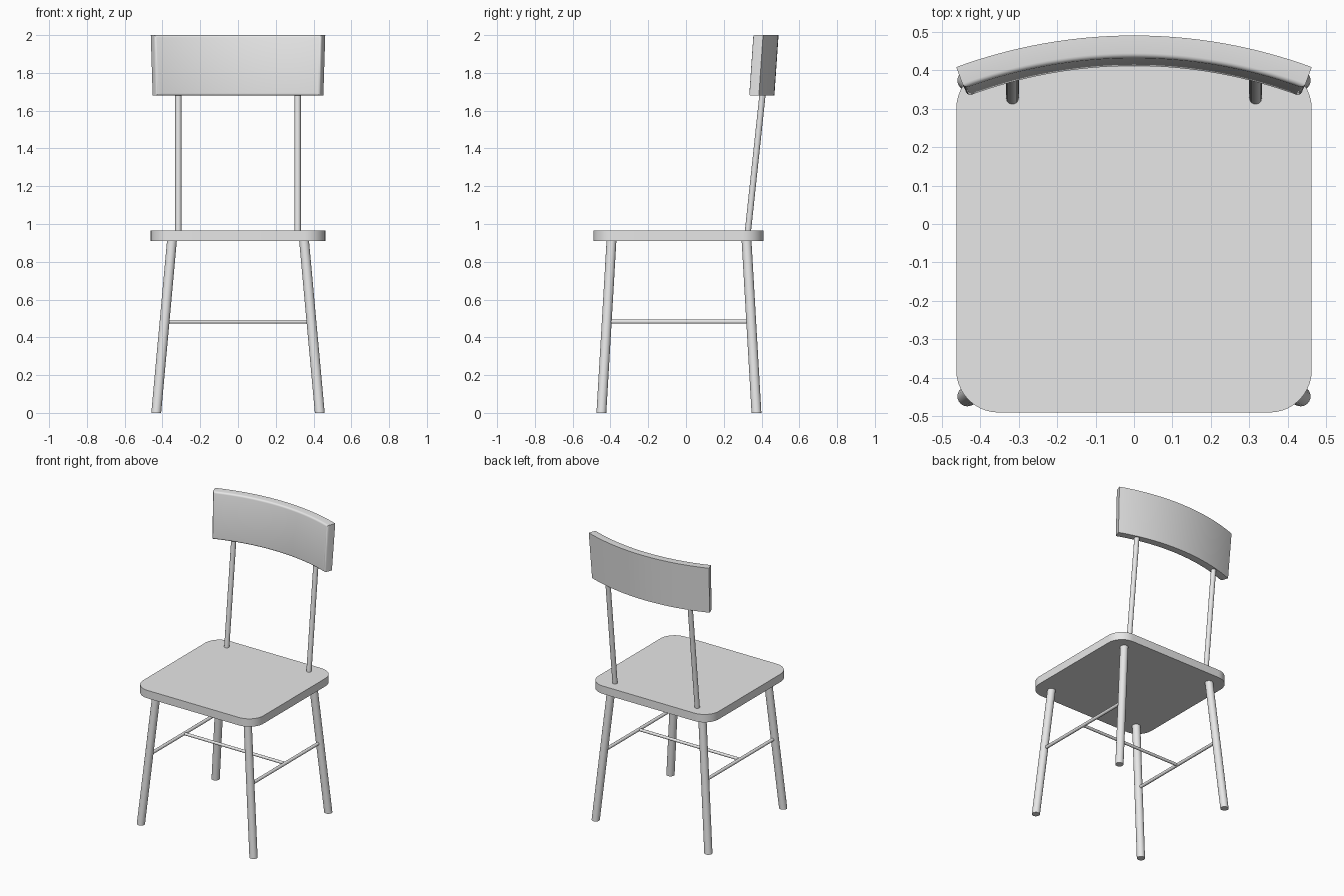
import bpy, bmesh, math
from mathutils import Vector

cube = bpy.data.objects.get("Cube")
if cube:
    bpy.data.objects.remove(cube, do_unlink=True)

grey = bpy.data.materials.new("light grey")
grey.use_nodes = True
COLOUR = (0.8, 0.8, 0.8, 1)
grey.diffuse_color = COLOUR
grey.node_tree.nodes["Principled BSDF"].inputs["Base Color"].default_value = COLOUR


def finish(name, bm):
    """Turn a bmesh into a smooth shaded object with crisp edges."""
    bmesh.ops.recalc_face_normals(bm, faces=bm.faces[:])
    mesh = bpy.data.meshes.new(name)
    bm.to_mesh(mesh)
    bm.free()
    mesh.materials.append(grey)
    obj = bpy.data.objects.new(name, mesh)
    bpy.context.collection.objects.link(obj)
    bpy.ops.object.select_all(action='DESELECT')
    obj.select_set(True)
    bpy.context.view_layer.objects.active = obj
    bpy.ops.object.shade_smooth_by_angle(angle=math.radians(35))
    return obj


def rod(name, start, end, radius, level_ends=False, sides=24):
    """Round bar between two points; level_ends cuts both ends horizontally."""
    a, b = Vector(start), Vector(end)
    bm = bmesh.new()
    bmesh.ops.create_cone(bm, cap_ends=True, segments=sides,
                          radius1=radius, radius2=radius, depth=1)
    turn = Vector((0, 0, 1)).rotation_difference(b - a)
    for v in bm.verts:
        t = v.co.z + 0.5
        offset = Vector((v.co.x, v.co.y, 0))
        v.co = a.lerp(b, t) + (offset if level_ends else turn @ offset)
    return finish(name, bm)


# Seat: slab with rounded plan corners
SEAT_BOTTOM, SEAT_TOP = 0.91, 0.965
bm = bmesh.new()
bmesh.ops.create_cube(bm, size=1)
for v in bm.verts:
    v.co.x *= 0.924
    v.co.y = v.co.y * 0.9 - 0.04
    v.co.z = SEAT_TOP if v.co.z > 0 else SEAT_BOTTOM
corners = [e for e in bm.edges if abs(e.verts[0].co.z - e.verts[1].co.z) > 0.01]
bmesh.ops.bevel(bm, geom=corners, offset=0.11, segments=10, profile=0.5,
                affect='EDGES')
finish("seat", bm)

# Splayed legs, side stretchers and back spindles on both sides
LEGS = {"front": (-0.448, -0.394), "back": (0.373, 0.32)}
FOOT_X, TOP_X, RAIL_Z = 0.433, 0.349, 0.483
t = RAIL_Z / SEAT_BOTTOM
rail_x = FOOT_X + (TOP_X - FOOT_X) * t
rail_y = {k: f + (h - f) * t for k, (f, h) in LEGS.items()}
for side, s in (("left", 1), ("right", -1)):
    for end, (foot_y, top_y) in LEGS.items():
        rod(f"{end}_leg_{side}", (s * FOOT_X, foot_y, 0),
            (s * TOP_X, top_y, SEAT_BOTTOM + 0.01), 0.026, level_ends=True)
    rod(f"side_stretcher_{side}", (s * rail_x, rail_y["front"], RAIL_Z),
        (s * rail_x, rail_y["back"], RAIL_Z), 0.011, sides=16)
    rod(f"back_spindle_{side}", (s * 0.316, 0.326, SEAT_TOP - 0.02),
        (s * 0.316, 0.412, 1.75), 0.0165, level_ends=True)

# Cross stretcher joining the side stretchers
middle_y = (rail_y["front"] + rail_y["back"]) / 2
rod("cross_stretcher", (-rail_x, middle_y, RAIL_Z), (rail_x, middle_y, RAIL_Z),
    0.010, sides=16)

# Backrest: curved slab, leaning back and widening towards the top
RADIUS, THICK, SPREAD, STEPS = 1.34, 0.058, 0.352, 32
Z_LOW, Z_HIGH = 1.68, 2.0
bm = bmesh.new()
sections = []
for i in range(STEPS + 1):
    angle = SPREAD * (2 * i / STEPS - 1)
    ring = []
    for r, z in ((RADIUS, Z_LOW), (RADIUS, Z_HIGH),
                 (RADIUS - THICK, Z_HIGH), (RADIUS - THICK, Z_LOW)):
        low = z == Z_LOW
        ring.append(bm.verts.new((r * math.sin(angle) * (0.978 if low else 1),
                                  r * math.cos(angle) - RADIUS + (0.468 if low else 0.49),
                                  z)))
    sections.append(ring)
for a, b in zip(sections, sections[1:]):
    for k in range(4):
        n = (k + 1) % 4
        bm.faces.new((a[k], a[n], b[n], b[k]))
bm.faces.new(sections[0])
bm.faces.new(sections[-1])
bmesh.ops.recalc_face_normals(bm, faces=bm.faces[:])
# Soften the front rim
rim = [e for e in bm.edges if e.calc_face_angle(0) > 0.8
       and all(v in r[2:] for v in e.verts for r in sections if v in r)]
bmesh.ops.bevel(bm, geom=rim, offset=0.012, segments=4, profile=0.5, affect='EDGES')
finish("backrest", bm)
